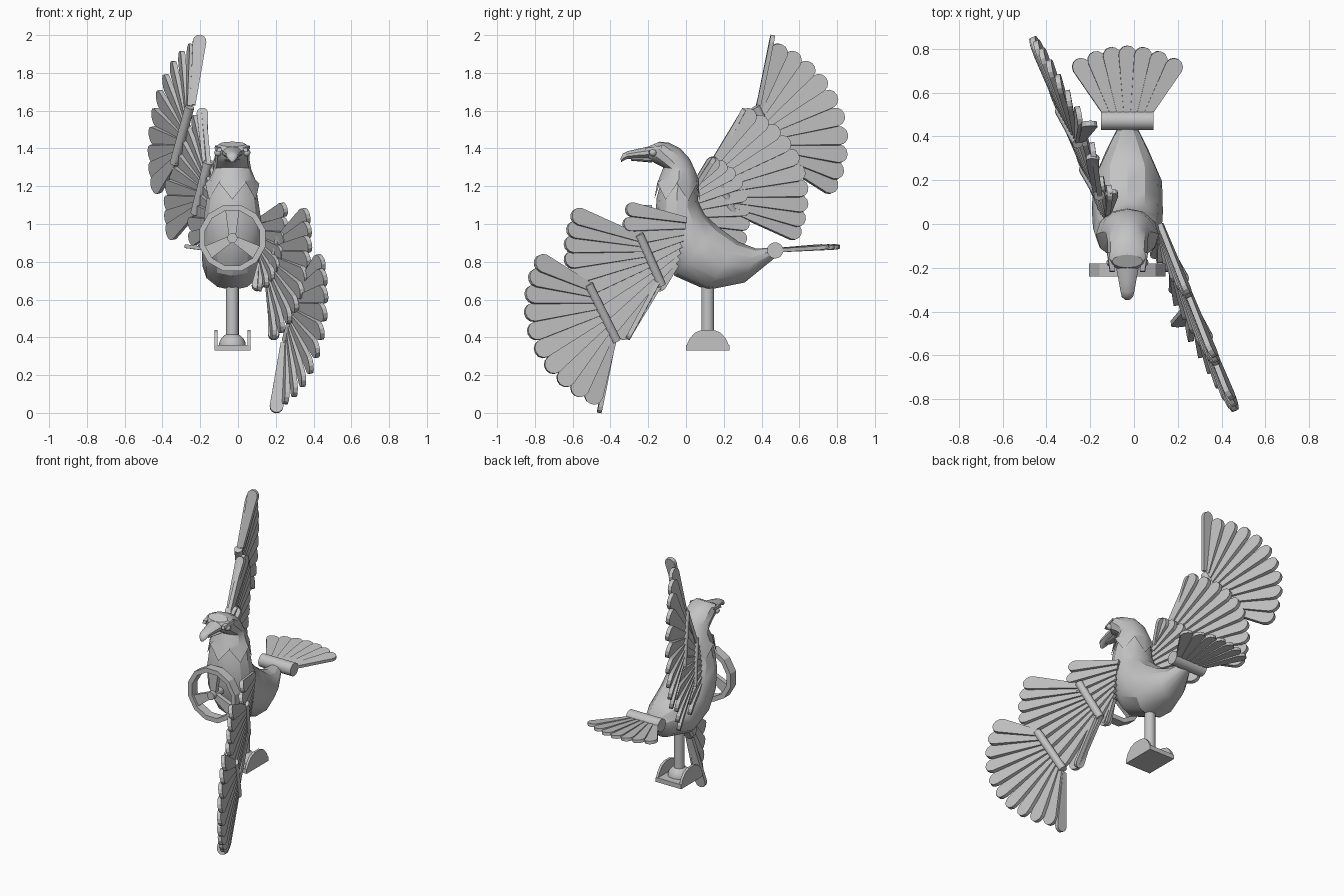
import bpy, bmesh, math
from mathutils import Vector as V

if "Cube" in bpy.data.objects:
    bpy.data.objects.remove(bpy.data.objects["Cube"])

CX = -0.03  # body centre line
grey = bpy.data.materials.new("plain_grey")
grey.diffuse_color = (0.55, 0.55, 0.55, 1)
grey.use_nodes = True
grey.node_tree.nodes["Principled BSDF"].inputs["Base Color"].default_value = grey.diffuse_color


def finish(name, bm, angle=30):
    bmesh.ops.recalc_face_normals(bm, faces=bm.faces)
    me = bpy.data.meshes.new(name)
    bm.to_mesh(me)
    bm.free()
    ob = bpy.data.objects.new(name, me)
    bpy.context.collection.objects.link(ob)
    me.materials.append(grey)
    if angle:
        bpy.ops.object.select_all(action='DESELECT')
        ob.select_set(True)
        bpy.context.view_layer.objects.active = ob
        bpy.ops.object.shade_smooth_by_angle(angle=math.radians(angle))
    return ob


def bridge(bm, rings, cap=True, closed=False):
    pairs = list(zip(rings, rings[1:])) + ([(rings[-1], rings[0])] if closed else [])
    for a, b in pairs:
        for i in range(len(a)):
            j = (i + 1) % len(a)
            bm.faces.new((a[i], a[j], b[j], b[i]))
    if cap:
        bm.faces.new(rings[0])
        bm.faces.new(rings[-1])


def loft(name, sections, n=16, zigzag=0, angle=30):
    """Oval rings; each section is front y,z, back y,z and half width."""
    bm, rings = bmesh.new(), []
    for k, (fy, fz, by, bz, w) in enumerate(sections):
        ring = []
        for i in range(n):
            a = 2 * math.pi * i / n
            c = 0.5 + 0.5 * math.cos(a)
            dz = (zigzag if i % 2 else -zigzag) if k == 0 else 0
            ring.append(bm.verts.new((CX + w * math.sin(a), by + (fy - by) * c,
                                      bz + (fz - bz) * c + dz)))
        rings.append(ring)
    bridge(bm, rings, not zigzag)
    if zigzag:
        bm.faces.new(rings[-1])
    return finish(name, bm, angle)


def cylinder(name, p, q, r, n=16):
    p, q = V(p), V(q)
    bm = bmesh.new()
    bmesh.ops.create_cone(bm, cap_ends=True, segments=n, radius1=r, radius2=r, depth=(q - p).length)
    rot = (q - p).to_track_quat('Z', 'Y').to_matrix().to_4x4()
    rot.translation = (p + q) / 2
    bm.transform(rot)
    return finish(name, bm, 40)


def prism(name, pts, thick):
    """Extrude a flat 3D outline along a vector."""
    bm = bmesh.new()
    t = V(thick) / 2
    bridge(bm, [[bm.verts.new(V(p) - t) for p in pts], [bm.verts.new(V(p) + t) for p in pts]])
    return finish(name, bm, 0)


def feather(name, base, tip, normal, half, tilt=0.0, thick=0.024):
    """Narrow root widening to a round tip."""
    base, tip = V(base), V(tip)
    d = (tip - base).normalized()
    w = V(normal).cross(d).normalized()
    nrm = d.cross(w)
    w, nrm = (w * math.cos(tilt) + nrm * math.sin(tilt), nrm * math.cos(tilt) - w * math.sin(tilt))
    mid = tip - d * half
    outline = [base - w * half * 0.4, base + w * half * 0.4]
    outline += [mid + w * half * math.cos(a) + d * half * math.sin(a)
                for a in [math.pi * i / 6 for i in range(7)]]
    return prism(name, outline, nrm * thick)


# Body and pointed-edge hood with head
loft("body", [(.47, .82, .47, .875, .03), (.31, .69, .37, .87, .095), (.11, .65, .28, .905, .158),
              (-.06, .725, .17, .985, .162), (-.14, .85, .10, 1.05, .157),
              (-.165, 1.0, .065, 1.12, .147), (-.155, 1.14, .06, 1.18, .131),
              (-.125, 1.25, .055, 1.25, .106)], 12)
loft("hood", [(-.168, 1.175, .072, 1.165, .143), (-.145, 1.235, .068, 1.235, .122),
              (-.12, 1.30, .05, 1.28, .1), (-.17, 1.325, .02, 1.345, .092),
              (-.205, 1.345, -.03, 1.40, .091), (-.215, 1.385, -.09, 1.43, .088),
              (-.20, 1.41, -.14, 1.436, .07)], 12, 0.045)

# Hooked beak and eyes with brows
loft("upper_beak", [(-.19, 1.412, -.19, 1.345, .056), (-.26, 1.397, -.26, 1.346, .042),
                    (-.31, 1.385, -.31, 1.345, .033), (-.335, 1.372, -.33, 1.335, .027),
                    (-.347, 1.345, -.343, 1.328, .012)], 10, 0, 40)
loft("lower_beak", [(-.18, 1.352, -.18, 1.325, .044), (-.29, 1.35, -.29, 1.335, .02)], 8)
for s in (-1, 1):
    bm = bmesh.new()
    bmesh.ops.create_uvsphere(bm, u_segments=12, v_segments=8, radius=.02)
    bmesh.ops.translate(bm, verts=bm.verts, vec=(CX + s * .076, -.175, 1.378))
    finish("eye", bm, 60)
    prism("brow", [(CX + s * .07, -.22, 1.383), (CX + s * .083, -.13, 1.4),
                   (CX + s * .081, -.13, 1.415), (CX + s * .068, -.215, 1.402)], (s * .022, 0, 0))

# Chest wheel: twelve-sided rim, hub, three flared spokes
WZ = .925
bm, rings = bmesh.new(), []
for i in range(12):
    a = 2 * math.pi * (i + .5) / 12
    rings.append([bm.verts.new((CX + r * math.cos(a), y, WZ + r * math.sin(a)))
                  for r, y in ((.181, -.24), (.181, -.18), (.15, -.18), (.15, -.24))])
bridge(bm, rings, False, True)
finish("wheel_rim", bm, 0)
cylinder("wheel_hub", (CX, -.25, WZ), (CX, -.12, WZ), .027, 12)
for deg in (90, 210, 330):
    a = math.radians(deg)
    d, w = V((math.cos(a), 0, math.sin(a))), V((-math.sin(a), 0, math.cos(a)))
    c = V((CX, -.21, WZ))
    prism("wheel_spoke", [c + d * .01 - w * .018, c + d * .01 + w * .018,
                          c + d * .155 + w * .038, c + d * .155 - w * .038], (0, .03, 0))

# Leg and bracket foot
cylinder("leg", (CX, .115, .38), (CX, .115, .72), .034)
prism("foot_floor", [(CX - .095, .0, .345), (CX + .095, .0, .345),
                     (CX + .095, .23, .345), (CX - .095, .23, .345)], (0, 0, .03))
half_arch = [(.115, .33), (.115, .35), (.098, .39), (.068, .425), (.03, .44)]
arch = [(.115 - y, z) for y, z in half_arch] + [(.115 + y, z) for y, z in reversed(half_arch)]
for s in (-1, 1):
    prism("foot_side", [(CX + s * .087, y, z) for y, z in arch], (.016, 0, 0))
bm = bmesh.new()
bmesh.ops.create_uvsphere(bm, u_segments=16, v_segments=10, radius=.072)
bmesh.ops.translate(bm, verts=bm.verts, vec=(CX, .115, .352))
bmesh.ops.bisect_plane(bm, geom=bm.verts[:] + bm.edges[:] + bm.faces[:], plane_co=(0, 0, .34),
                       plane_no=(0, 0, -1), clear_outer=True)
finish("foot_dome", bm, 40)

# Tail bar and fan
cylinder("tail_bar", (CX - .12, .472, .86), (CX + .12, .472, .86), .043)
for i in range(7):
    t = i / 3 - 1
    feather("tail_feather", (CX + t * .085, .49, .862),
            (CX + t * .232, .815 - .062 * t * t, .88), (0, 0, 1), .041, .12, .02)


# Wings: three fans each; the far wing is the near one reflected through a point
def wing_point(y, z, out=0.0):
    return V((.12 - .41 * y + out, y, z))


def place(p, side):
    p = V(p)
    return p if side > 0 else V((-p.x, -p.y, 2 - p.z))


# root start, root end, first and last angle, first and last length, bulge, count, half width
FANS = [("inner", (0, 1.02), (-.05, .79), 169, 230, .325, .18, .05, 8, .038),
        ("middle", (-.24, .92), (-.14, .69), 160, 234, .39, .365, .065, 10, .047),
        ("outer", (-.50, .66), (-.39, .38), 153, 251, .335, .352, .06, 10, .05)]
RODS = [((-.25, .945), (-.13, .675)), ((-.517, .68), (-.368, .38))]
EDGES = [((.115, -.06, .79), (.10, -.15, .65), .03), ((.175, -.15, .69), (.19, -.31, .39), .03),
         ((.24, -.385, .37), (.20, -.46, .0), .036)]

for side, word in ((1, "near"), (-1, "far")):
    for label, a, b, a0, a1, l0, l1, bulge, n, half in FANS:
        for i in range(n):
            t = i / (n - 1)
            ang = math.radians(a0 + (a1 - a0) * t)
            ln = l0 + (l1 - l0) * t + bulge * math.sin(math.pi * t)
            y, z = a[0] + (b[0] - a[0]) * t, a[1] + (b[1] - a[1]) * t
            p = wing_point(y, z, -.02 * t)
            q = wing_point(y + ln * math.cos(ang), z + ln * math.sin(ang), -.075 * t * t)
            feather(f"{word}_{label}_feather", place(p, side), place(q, side),
                    (1, .41, 0), half, .2 * side)
    for (y0, z0), (y1, z1) in RODS:
        cylinder(f"{word}_wing_rod", place(wing_point(y0, z0, .005), side),
                 place(wing_point(y1, z1, -.015), side), .025, 12)
    for p, q, half in EDGES:
        feather(f"{word}_edge_feather", place(p, side), place(q, side), (0, 1, .2), half)
